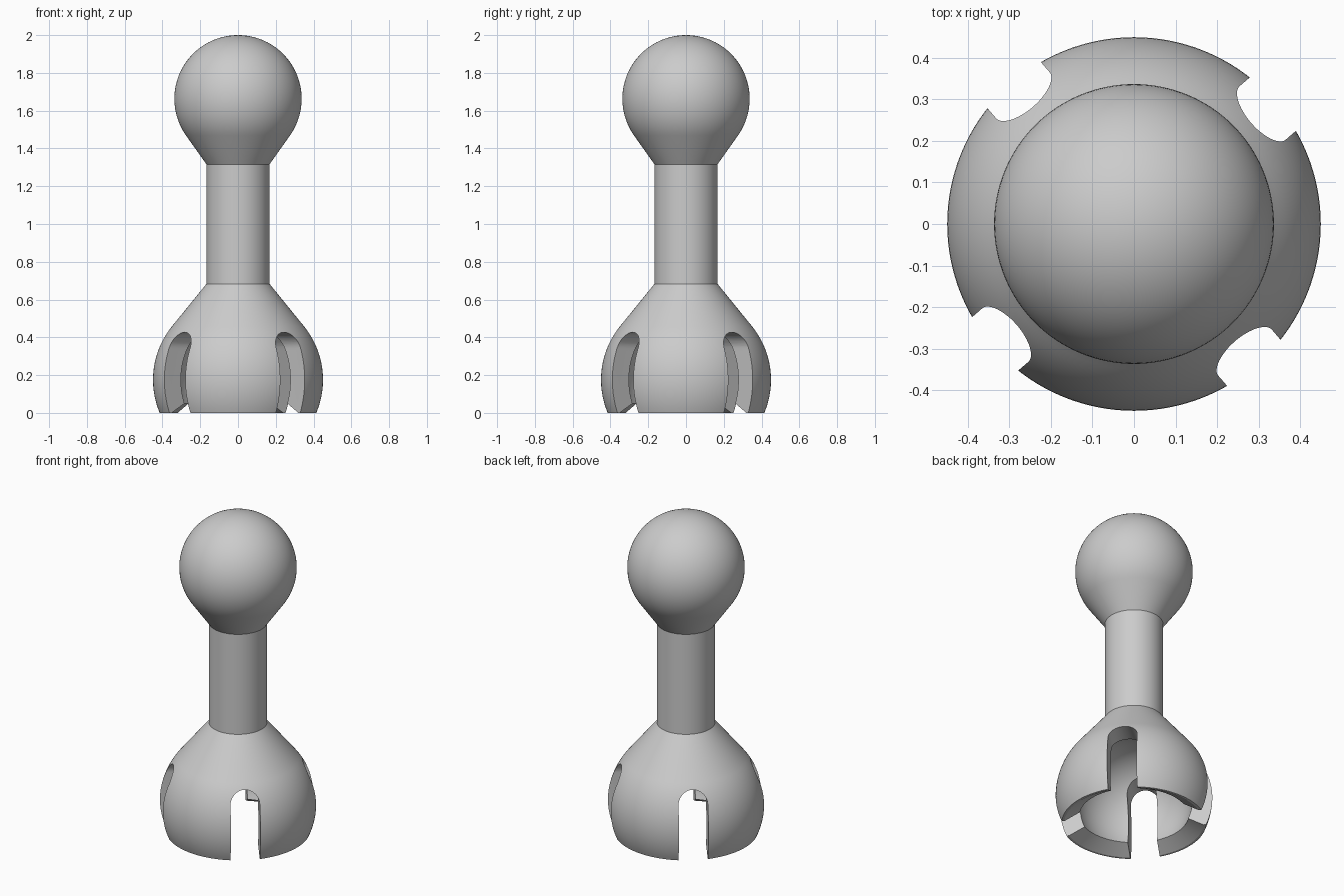
import bpy, bmesh
from math import sin, cos, sqrt, atan2, acos, radians, pi
from mathutils import Matrix

cube = bpy.data.objects.get("Cube")
if cube:
    bpy.data.objects.remove(cube, do_unlink=True)

SEGMENTS = 128
NECK_R, NECK_LOW, NECK_HIGH = 0.167, 0.683, 1.316
BALL_R, BALL_Z = 0.337, 1.663
SOCKET_R, SOCKET_Z = 0.45, 0.175
RIM_R, CHAMFER_Z = 0.40, 0.05
SLOT_HALF, SLOT_Z, SLOT_ANGLE = 0.085, 0.342, 40.8


def arc(radius, z, start, end, steps):
    """Points (r, z) on a circle centred on the axis, by elevation angle."""
    angles = [start + (end - start) * i / steps for i in range(steps + 1)]
    return [(radius * cos(a), z + radius * sin(a)) for a in angles]


def tangent(radius, height):
    """Elevation where a line from the neck edge touches the sphere."""
    return atan2(height, NECK_R) - acos(radius / sqrt(height ** 2 + NECK_R ** 2))


def new_object(name, bm):
    bmesh.ops.recalc_face_normals(bm, faces=bm.faces)
    mesh = bpy.data.meshes.new(name)
    bm.to_mesh(mesh)
    bm.free()
    obj = bpy.data.objects.new(name, mesh)
    bpy.context.collection.objects.link(obj)
    return obj


# Revolved body: cavity, chamfered rim, socket shell, neck and ball
rim_angle = atan2(CHAMFER_Z - SOCKET_Z, sqrt(BALL_R ** 2 - (CHAMFER_Z - SOCKET_Z) ** 2))
foot_angle = atan2(-SOCKET_Z, sqrt(SOCKET_R ** 2 - SOCKET_Z ** 2))
profile = arc(BALL_R, SOCKET_Z, pi / 2, rim_angle, 28)
profile.append((RIM_R, 0))
profile += arc(SOCKET_R, SOCKET_Z, foot_angle, tangent(SOCKET_R, NECK_LOW - SOCKET_Z), 20)
profile += [(NECK_R, NECK_LOW), (NECK_R, NECK_HIGH)]
profile += arc(BALL_R, BALL_Z, -tangent(BALL_R, BALL_Z - NECK_HIGH), pi / 2, 36)

bm = bmesh.new()
verts = [bm.verts.new((max(r, 0), 0, z)) for r, z in profile]
edges = [bm.edges.new(pair) for pair in zip(verts, verts[1:])]
bmesh.ops.spin(bm, geom=verts + edges, cent=(0, 0, 0), axis=(0, 0, 1),
               angle=2 * pi, steps=SEGMENTS, use_duplicate=False)
bmesh.ops.remove_doubles(bm, verts=bm.verts, dist=0.0001)
body = new_object("ball_and_socket_link", bm)

# Four round-topped slot cutters
outline = [(SLOT_HALF, -0.1)]
outline += [(y, SLOT_Z + z) for y, z in arc(SLOT_HALF, 0, 0, pi, 24)]
outline.append((-SLOT_HALF, -0.1))
bm = bmesh.new()
for i in range(4):
    turn = Matrix.Rotation(radians(SLOT_ANGLE) + i * pi / 2, 3, 'Z')
    face = bm.faces.new([bm.verts.new((0.11, y, z)) for y, z in outline])
    made = bmesh.ops.extrude_face_region(bm, geom=[face], use_keep_orig=True)["geom"]
    ends = [v for v in made if isinstance(v, bmesh.types.BMVert)]
    bmesh.ops.translate(bm, verts=ends, vec=(0.5, 0, 0))
    bmesh.ops.rotate(bm, verts=ends + list(face.verts), cent=(0, 0, 0), matrix=turn)
cutter = new_object("slot_cutter", bm)
cutter.hide_render = True

slots = body.modifiers.new("slots", 'BOOLEAN')
slots.operation = 'DIFFERENCE'
slots.solver = 'EXACT'
slots.object = cutter
bpy.ops.object.select_all(action='DESELECT')
bpy.context.view_layer.objects.active = body
body.select_set(True)
bpy.ops.object.modifier_apply(modifier=slots.name)
bpy.data.objects.remove(cutter, do_unlink=True)

# Plain grey finish
grey = bpy.data.materials.new("plain_grey")
grey.use_nodes = True
colour = (0.6, 0.6, 0.6, 1)
grey.diffuse_color = colour
grey.node_tree.nodes["Principled BSDF"].inputs["Base Color"].default_value = colour
body.data.materials.clear()
body.data.materials.append(grey)
bpy.ops.object.shade_smooth_by_angle(angle=radians(25))
